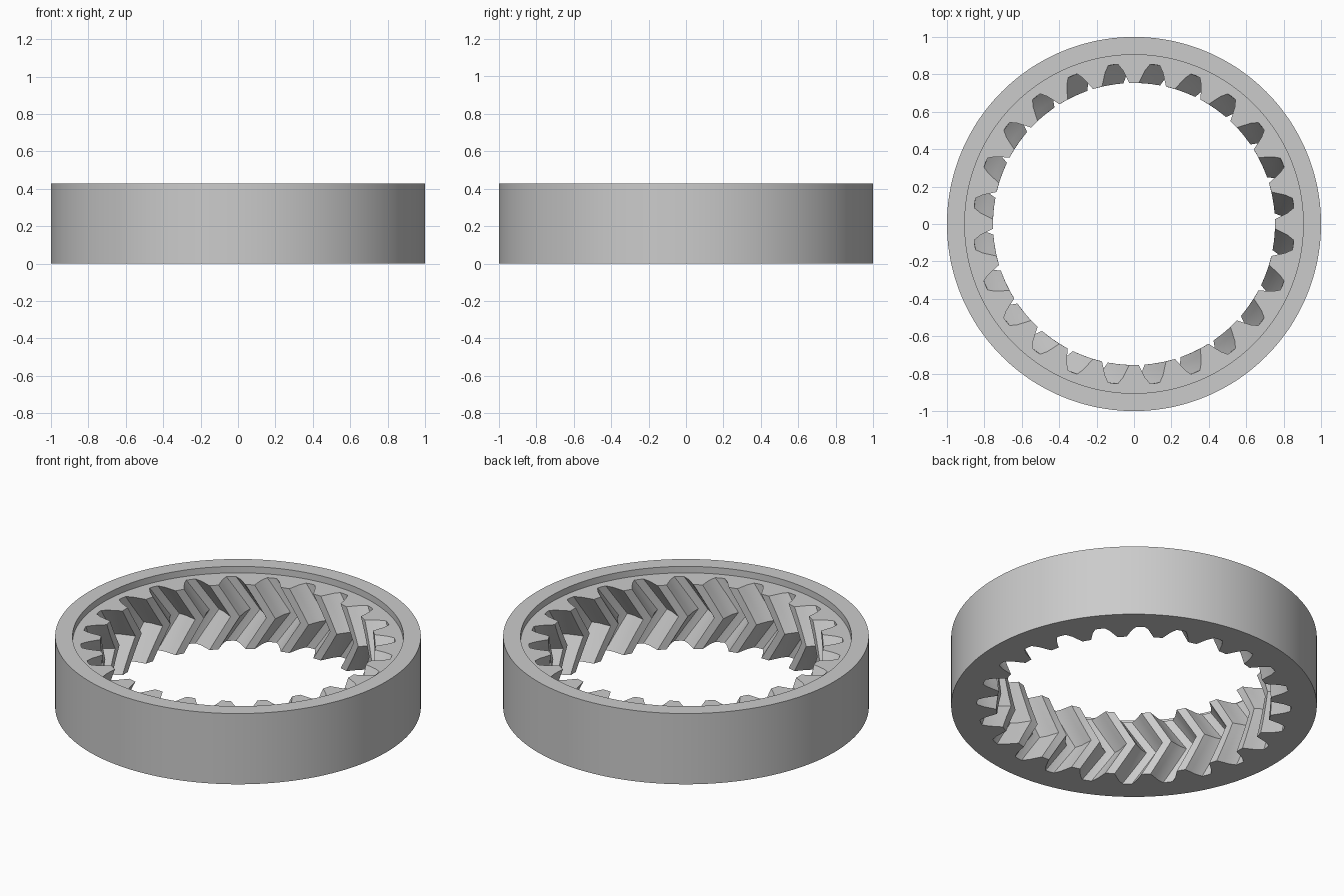
import bpy
import bmesh
import math

TEETH = 24
PITCH = 360 / TEETH
OUTER_R, RECESS_R = 1.0, 0.905
TOP_Z, FLOOR_Z = 0.427, 0.388
TWIST = -8.8          # herringbone shift at mid height, degrees
STEPS = 4             # slices per half of the herringbone

if "Cube" in bpy.data.objects:
    bpy.data.objects.remove(bpy.data.objects["Cube"])

# Half of one tooth gap: radius and angle from the gap centre
flank = [(0.754, 5.6), (0.79, 4.4), (0.825, 3.3), (0.858, 1.75)]
gap = [(r, -a) for r, a in flank] + [(0.859, 0)] + [(r, a) for r, a in reversed(flank)]
gap.append((0.754, PITCH / 2))
COUNT = TEETH * len(gap)

bm = bmesh.new()


def vert(radius, degrees, z):
    a = math.radians(degrees)
    return bm.verts.new((radius * math.cos(a), radius * math.sin(a), z))


def circle(radius, z):
    """Plain ring of evenly spaced points, lined up with the tooth outline."""
    mid = len(gap) // 2 - 1
    return [vert(radius, PITCH / 2 + (i - mid) * 360 / COUNT, z) for i in range(COUNT)]


def toothed(turn, z):
    """Internal gear outline turned about the axis."""
    return [vert(r, PITCH * (t + 0.5) + a + turn, z)
            for t in range(TEETH) for r, a in gap]


# Cross-section walk: outer wall, bottom, chevron teeth, recess floor, rim
rings = [circle(OUTER_R, TOP_Z), circle(OUTER_R, 0)]
for s in range(2 * STEPS + 1):
    share = s / STEPS
    rings.append(toothed(TWIST * (1 - abs(1 - share)), FLOOR_Z * share / 2))
rings += [circle(RECESS_R, FLOOR_Z), circle(RECESS_R, TOP_Z)]

for k, ring in enumerate(rings):
    after = rings[(k + 1) % len(rings)]
    for i in range(COUNT):
        j = (i + 1) % COUNT
        bm.faces.new((ring[i], ring[j], after[j], after[i]))
bmesh.ops.recalc_face_normals(bm, faces=bm.faces)

mesh = bpy.data.meshes.new("herringbone_ring_gear")
bm.to_mesh(mesh)
bm.free()
gear = bpy.data.objects.new("herringbone_ring_gear", mesh)
bpy.context.collection.objects.link(gear)

# Plain grey finish
grey = bpy.data.materials.new("light_grey")
grey.use_nodes = True
colour = (0.6, 0.6, 0.6, 1)
grey.diffuse_color = colour
grey.node_tree.nodes["Principled BSDF"].inputs["Base Color"].default_value = colour
mesh.materials.append(grey)

# Smooth walls with crisp edges
bpy.ops.object.select_all(action="DESELECT")
gear.select_set(True)
bpy.context.view_layer.objects.active = gear
bpy.ops.object.shade_smooth_by_angle(angle=math.radians(25))
